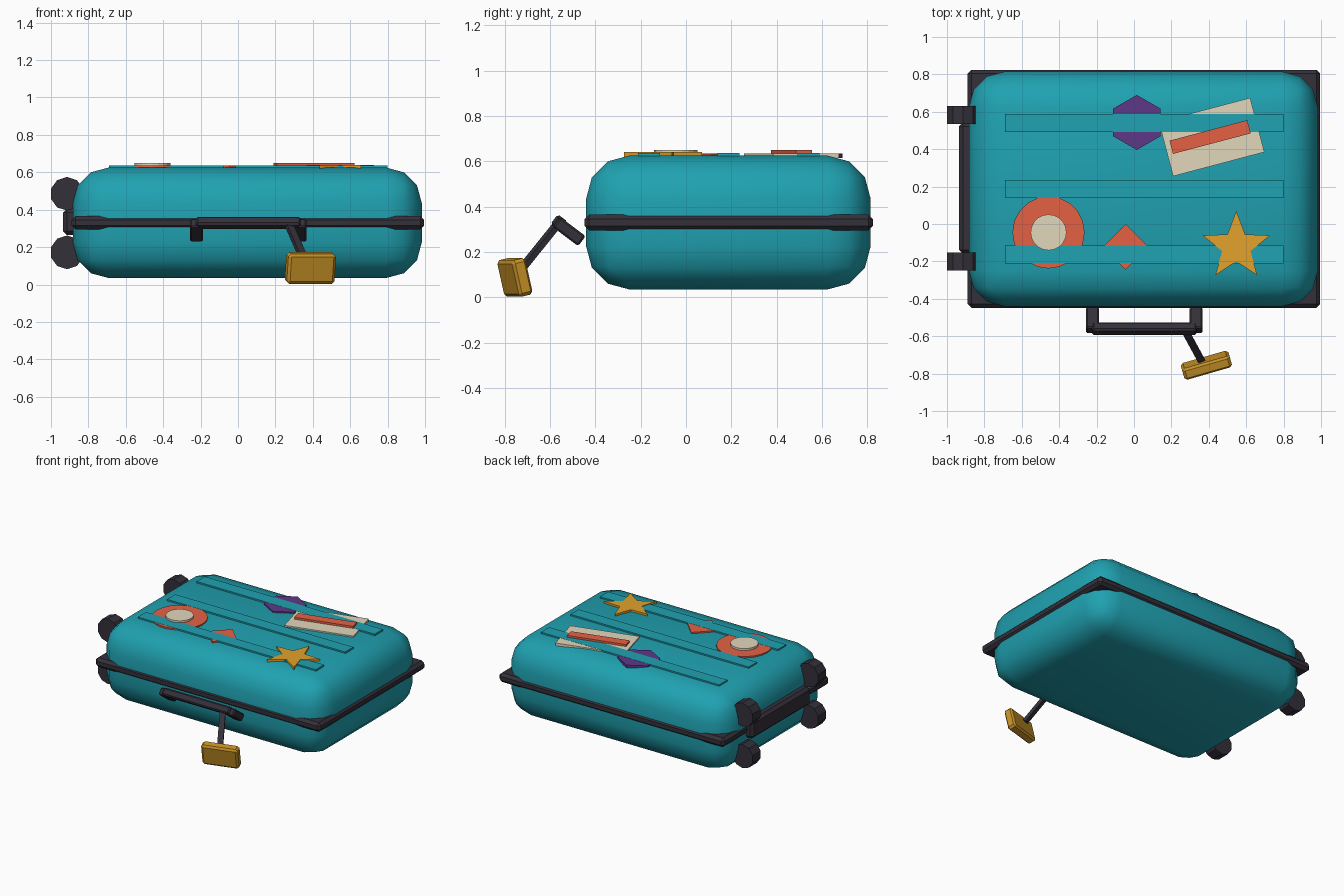
import bpy, bmesh
from math import radians, sin, cos, pi
from mathutils import Vector, Matrix

if "Cube" in bpy.data.objects:
    bpy.data.objects.remove(bpy.data.objects["Cube"])


def material(name, rgb):
    m = bpy.data.materials.new(name)
    m.diffuse_color = (*rgb, 1)
    m.use_nodes = True
    m.node_tree.nodes["Principled BSDF"].inputs["Base Color"].default_value = m.diffuse_color
    return m


TEAL = material("teal", (0.014, 0.36, 0.44))
DARK = material("dark_trim", (0.034, 0.03, 0.042))
GOLD = material("gold", (0.76, 0.36, 0.025))
BRASS = material("brass", (0.58, 0.29, 0.02))
CORAL = material("coral", (0.78, 0.12, 0.06))
CREAM = material("cream", (0.76, 0.68, 0.50))
PURPLE = material("purple", (0.11, 0.04, 0.25))


def finish(name, bm, mat, smooth=False):
    bmesh.ops.recalc_face_normals(bm, faces=bm.faces)
    me = bpy.data.meshes.new(name)
    bm.to_mesh(me)
    bm.free()
    me.materials.append(mat)
    ob = bpy.data.objects.new(name, me)
    bpy.context.collection.objects.link(ob)
    for p in me.polygons:
        p.use_smooth = smooth
    return ob


def box(name, centre, size, mat, bevel=0, segments=1, rot=None, smooth=False):
    bm = bmesh.new()
    bmesh.ops.create_cube(bm, size=1)
    bmesh.ops.scale(bm, vec=size, verts=bm.verts)
    if bevel:
        bmesh.ops.bevel(bm, geom=bm.edges[:], offset=bevel, segments=segments,
                        profile=0.5, affect='EDGES')
    m = Matrix.Translation(centre) @ (rot or Matrix.Identity(3)).to_4x4()
    bmesh.ops.transform(bm, matrix=m, verts=bm.verts)
    return finish(name, bm, mat, smooth)


def prism(name, points, z0, z1, mat):
    bm = bmesh.new()
    face = bm.faces.new([bm.verts.new((x, y, z0)) for x, y in points])
    ext = bmesh.ops.extrude_face_region(bm, geom=[face])
    top = [v for v in ext["geom"] if isinstance(v, bmesh.types.BMVert)]
    bmesh.ops.translate(bm, vec=(0, 0, z1 - z0), verts=top)
    return finish(name, bm, mat)


def ring(cx, cy, radii, n, start=90):
    return [(cx + radii[i % len(radii)] * cos(radians(start) + 2 * pi * i / n),
             cy + radii[i % len(radii)] * sin(radians(start) + 2 * pi * i / n))
            for i in range(n)]


# Rounded shell and the trim frame around its seam
box("shell", (0.05, 0.187, 0.33), (1.865, 1.255, 0.59), TEAL, 0.19, 3, smooth=True)
box("seam_frame", (0.053, 0.188, 0.33), (1.885, 1.272, 0.07), DARK, 0.02)

# Raised ribs on the lid
for i, y in enumerate((-0.163, 0.187, 0.54)):
    box(f"lid_rib_{i + 1}", (0.055, y, 0.621), (1.49, 0.098, 0.03), TEAL)

# Four wheels on the left end
for y in (-0.2, 0.583):
    for z in (0.172, 0.485):
        bm = bmesh.new()
        bmesh.ops.create_cone(bm, cap_ends=True, segments=10, radius1=0.09,
                              radius2=0.09, depth=0.095)
        turn = Matrix.Rotation(radians(90), 4, 'X')
        spin = Matrix.Rotation(radians(90), 4, 'Y')
        low = min((turn @ v.co).x for v in bm.verts)
        m = turn if low > -0.089 else spin @ turn
        bmesh.ops.transform(bm, matrix=Matrix.Translation((-0.914, y, z)) @ m, verts=bm.verts)
        finish("wheel", bm, DARK)

# Base grip between the wheels
box("end_grip", (-0.895, 0.192, 0.335), (0.08, 0.70, 0.14), DARK, 0.02)

# Carry handle, tilted on two arms
tilt = Matrix.Rotation(radians(-37), 3, 'X')
for x in (-0.222, 0.332):
    box("handle_arm", (x, -0.515, 0.29), (0.07, 0.14, 0.055), DARK, 0.008, rot=tilt)
box("handle_bar", (0.055, -0.56, 0.328), (0.56, 0.055, 0.055), DARK, 0.01, rot=tilt)

# Luggage tag on its strap
a, b = Vector((0.27, -0.565, 0.325)), Vector((0.36, -0.73, 0.12))
box("tag_strap", (a + b) / 2, (0.04, 0.025, (b - a).length), DARK,
    rot=(b - a).to_track_quat('Z', 'Y').to_matrix())
box("luggage_tag", (0.387, -0.755, 0.088), (0.265, 0.085, 0.165), BRASS, 0.015,
    rot=Matrix.Rotation(radians(16), 3, 'Z') @ Matrix.Rotation(radians(13), 3, 'X')
    @ Matrix.Diagonal((1, 0.75, 1)))

# Stickers on the lid
prism("star_sticker", ring(0.547, -0.12, (0.19, 0.08), 10), 0.615, 0.64, GOLD)
prism("round_sticker", ring(-0.457, -0.045, (0.193,), 20), 0.615, 0.635, CORAL)
prism("round_sticker_centre", ring(-0.457, -0.045, (0.096,), 20), 0.62, 0.65, CREAM)
prism("diamond_sticker", ring(-0.045, -0.122, (0.122,), 4), 0.615, 0.635, CORAL)
prism("hexagon_sticker", ring(0.015, 0.543, (0.147,), 6), 0.615, 0.635, PURPLE)
card_rot = Matrix.Rotation(radians(14.8), 3, 'Z')
box("card_sticker", (0.415, 0.465, 0.625), (0.505, 0.30, 0.02), CREAM, rot=card_rot)
box("card_band", (0.407, 0.465, 0.637), (0.43, 0.073, 0.026), CORAL, rot=card_rot)
